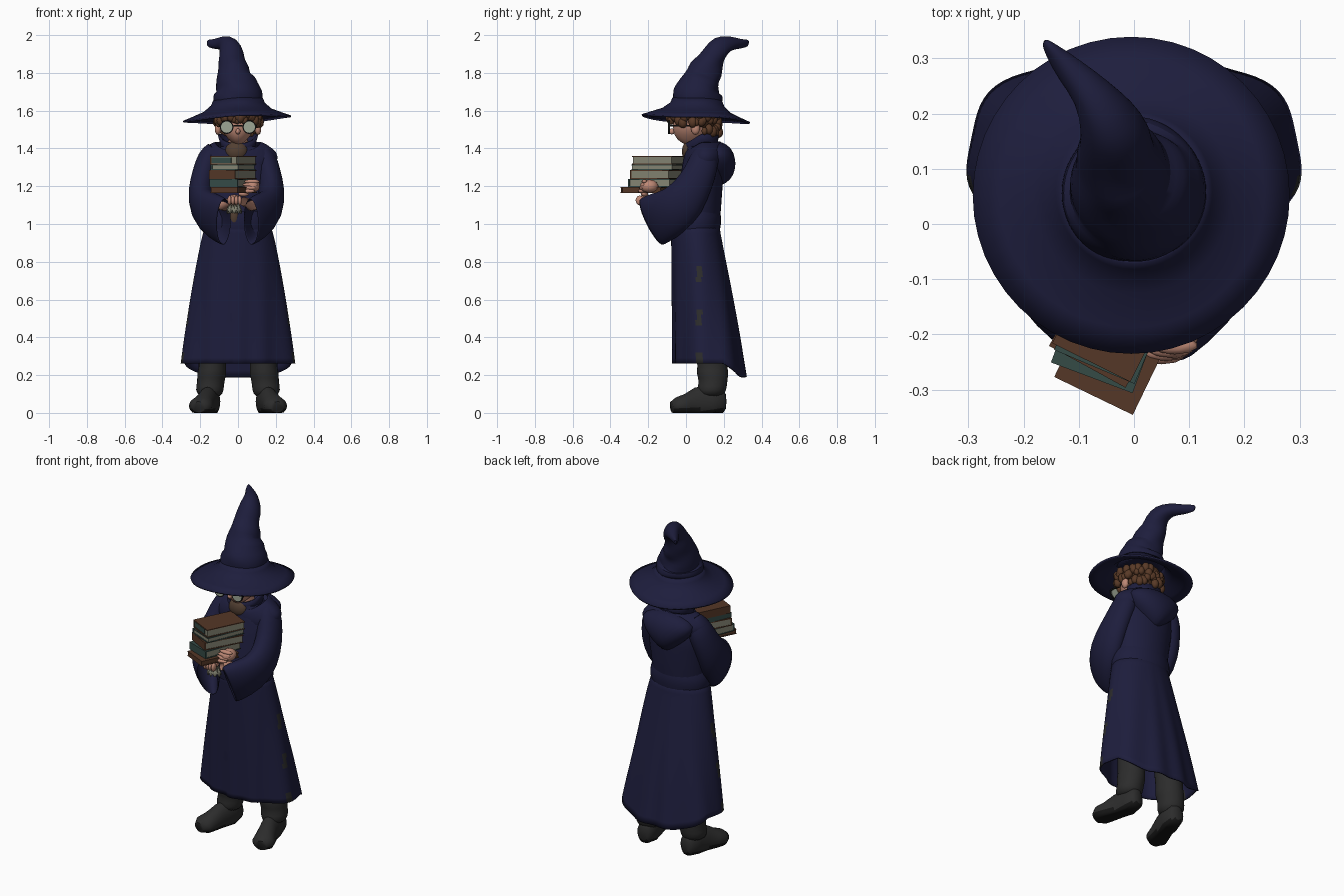
import bpy, bmesh, math, random
from math import sin, cos, pi, atan2
from mathutils import Vector, Matrix

if "Cube" in bpy.data.objects:
    bpy.data.objects.remove(bpy.data.objects["Cube"])
random.seed(4)

def material(name, *rgb):
    m = bpy.data.materials.new(name)
    m.use_nodes = True
    m.diffuse_color = (*rgb, 1)
    m.node_tree.nodes["Principled BSDF"].inputs["Base Color"].default_value = (*rgb, 1)
    return m

navy = material("navy cloth", .0125, .0125, .046)
charcoal = material("charcoal trousers", .025, .025, .025)
black = material("black sole", .008, .008, .008)
skin = material("skin", .52, .25, .18)
hair_brown = material("hair brown", .10, .042, .02)
leather = material("leather brown", .09, .038, .02)
teal = material("teal cover", .035, .07, .062)
paper = material("paper grey", .23, .23, .17)
glass = material("pale lens", .34, .38, .30)
shirt_brown = material("shirt brown", .085, .05, .032)

def finish(name, bm, mats, smooth=True, thick=0, sub=0, rule=None):
    bmesh.ops.recalc_face_normals(bm, faces=bm.faces)
    me = bpy.data.meshes.new(name)
    for f in bm.faces:
        f.material_index = int(rule(f.calc_center_median())) if rule else 0
    bm.to_mesh(me)
    bm.free()
    for m in mats:
        me.materials.append(m)
    if smooth:
        me.shade_smooth()
        me.set_sharp_from_angle(angle=math.radians(60))
    ob = bpy.data.objects.new(name, me)
    bpy.context.collection.objects.link(ob)
    if thick:
        ob.modifiers.new("Thickness", "SOLIDIFY").thickness = thick
    if sub:
        ob.modifiers.new("Smooth", "SUBSURF").levels = sub

def tube(name, sections, *mats, n=24, level=False, caps=False, side=1, warp=None, **kw):
    """Loft ellipses (x, y, z, radius across, radius deep) along their centres."""
    bm = bmesh.new()
    mids = [Vector((s[0] * side, s[1], s[2])) for s in sections]
    angles = [2 * pi * k / n for k in range(n)]
    rings = []
    for i, s in enumerate(sections):
        t = (mids[min(i + 1, len(mids) - 1)] - mids[max(i - 1, 0)]).normalized()
        t = Vector((0, 0, 1)) if level else t
        u = (Vector((1, 0, 0)) - t * t.x).normalized()
        points = [mids[i] + u * cos(a) * s[3] + t.cross(u) * sin(a) * s[4] for a in angles]
        rings.append([bm.verts.new(warp(p) if warp else p) for p in points])
    for a, b in zip(rings, rings[1:]):
        for k in range(n):
            bm.faces.new((a[k], a[k - 1], b[k - 1], b[k]))
    for ring in (rings[0], rings[-1]) if caps else ():
        bm.faces.new(ring)
    finish(name, bm, mats, **kw)

def blobs(name, items, mat, warp=None, detail=3):
    """Join ellipsoids given as (centre, radii)."""
    bm = bmesh.new()
    for c, r in items:
        m = Matrix.Translation(c) @ Matrix.Diagonal((*r, 1))
        bmesh.ops.create_icosphere(bm, subdivisions=detail, radius=1, matrix=m)
    for v in bm.verts:
        v.co = warp(v.co.copy()) if warp else v.co
    finish(name, bm, [mat])

def box(name, centre, size, turn, mat, shift=(0, 0, 0)):
    bm = bmesh.new()
    m = Matrix.Translation(centre) @ Matrix.Rotation(turn, 4, "Z") @ Matrix.Translation(shift)
    bmesh.ops.create_cube(bm, size=1, matrix=m @ Matrix.Diagonal((*size, 1)))
    finish(name, bm, [mat], smooth=False)

# Robe skirt with folds, an overlapping front edge, a dipping back hem and worn side seams
def skirt_folds(p):
    t = (1.02 - p.z) / .75
    k = 1 + .03 * t * cos(9 * atan2(p.y - .1, p.x) + pi / 2)
    if p.y < .05 and p.x > -.035:
        k += .035 * max(0, 1 - (p.x + .03) / .2)
    dip = .07 * t ** 3 * max(0, min(1, (p.y - .2) / .1))
    return Vector((p.x * k, .1 + (p.y - .1) * k, p.z - dip))

def worn_seam(c):
    return abs(c.x) > .2 and .055 < c.y < .085 and sin(28 * c.z) > .5

drop = [i / 24 for i in range(25)]
skirt = [(0, .055 + .074 * t, .95 - .688 * t, .185 + .122 * t ** .9, .128 + .064 * t) for t in drop]
tube("robe_skirt", [(0, .05, 1.02, .165, .125)] + skirt, navy, charcoal, n=96, level=True,
     warp=skirt_folds, thick=.008, rule=worn_seam)

# Robe body and waist sash
tube("robe_body", [(0, .05, .98, .165, .125), (0, .06, 1.08, .165, .125), (0, .08, 1.22, .175, .115),
                   (0, .09, 1.34, .18, .105), (0, .09, 1.41, .12, .085)], navy, n=32, level=True, caps=True)
tube("waist_sash", [(0, .05, .97, .176, .130), (0, .05, 1.0, .183, .135), (0, .05, 1.04, .178, .135),
                    (0, .05, 1.07, .166, .127)], navy, n=32, level=True)

# Hood hanging to a point on the back, mantle and open collar
def hood_point(p):
    p.x *= .25 + .75 * max(0, min(1, (p.z - 1.19) / .2))
    return p

def open_front(p):
    p.z -= max(0, .08 - p.y) * .6
    return p

blobs("hood_pouch", [((0, .17, 1.32), (.195, .092, .115))], navy, hood_point)
tube("hood_mantle", [(0, .10, 1.31, .2, .10), (0, .10, 1.36, .218, .115), (0, .095, 1.4, .19, .11),
                     (0, .09, 1.44, .12, .095)], navy, n=32, level=True, warp=open_front, thick=.01, sub=1)
tube("collar", [(0, .085, 1.39, .09, .085), (0, .085, 1.44, .098, .085), (0, .085, 1.475, .108, .088)],
     navy, n=32, level=True, warp=open_front, thick=.01)

# Shirt showing at the neck and between the sleeves
blobs("shirt_front", [((-.008, .018, 1.385), (.06, .04, .055)), ((-.02, -.06, 1.045), (.03, .03, .06))], shirt_brown)

# Trousers, boots, wide hanging sleeves and forearms
for side, word, wide in ((1, "left", .97), (-1, "right", 1.06)):
    tube(word + "_trouser_leg",
         [(.145, .135, .08, .055, .06), (.152, .135, .12, .078, .08), (.143, .145, .165, .07, .074),
          (.14, .14, .205, .08, .085), (.135, .14, .24, .07, .08), (.137, .14, .3, .076, .082),
          (.11, .12, .7, .08, .09)], charcoal, side=side, level=True, caps=True, sub=1)
    tube(word + "_boot",
         [(.14, .21, .06, .025, .04), (.142, .195, .06, .045, .065), (.148, .13, .06, .055, .085),
          (.165, .06, .05, .05, .085), (.185, 0, .04, .058, .06), (.2, -.045, .035, .062, .048),
          (.208, -.076, .03, .035, .03)], charcoal, black, side=side, caps=True,
         rule=lambda c: c.z < .02, warp=lambda p: Vector((p.x, p.y, max(p.z, 0))))
    tube(word + "_sleeve",
         [(.11 * wide, .10, 1.40, .05, .05), (.145 * wide, .10, 1.35, .065, .08),
          (.168 * wide, .075, 1.27, .064, .085), (.185 * wide, .03, 1.18, .07, .1),
          (.178 * wide, -.035, 1.085, .075, .125), (.12 * wide, -.125, 1.04, .074, .136),
          (.068 * wide, -.185, 1.01, .052, .14)], navy, side=side, thick=.01, sub=1)
    tube(word + "_forearm", [(.15, 0, 1.12, .035, .035), (.07, -.13, 1.1, .03, .03),
                             (.03, -.2, 1.12, .024, .024)], skin, side=side, n=12)

# Hands: one wraps the books, the other supports them from below
left_hand = [((.075, -.195, 1.2), (.042, .05, .036)), ((.03, -.22, 1.16), (.03, .02, .015))]
right_hand = [((-.02, -.21, 1.13), (.035, .045, .027))]
for i in range(4):
    left_hand.append(((.05 + .008 * i, -.238 + .006 * i, 1.174 + .017 * i), (.042, .016, .0115)))
    right_hand.append(((-.045 + .018 * i, -.245, 1.125), (.011, .022, .026)))
blobs("left_hand", left_hand, skin, detail=2)
blobs("right_hand", right_hand, skin, detail=2)

def ruffle(p):
    p.z += .01 * sin(9 * atan2(p.y + .2, p.x + .02))
    return p

tube("lace_cuff", [(-.02, -.2, 1.1, .025, .025), (-.02, -.2, 1.065, .042, .035)], paper, n=48, level=True,
     warp=ruffle, thick=.004)

# Stack of books: inside, boards, spine at the front or at the side
stack = [("lowest", 1.165, .03, leather, leather, -.45, -.022, -.205, True),
         ("second", 1.195, .044, teal, paper, -.36, -.035, -.168, True),
         ("third", 1.239, .046, leather, paper, -.5, -.028, -.155, True),
         ("fourth", 1.285, .03, teal, paper, -.4, -.026, -.15, False),
         ("top", 1.315, .046, leather, paper, -.46, -.025, -.145, False)]
for word, z, high, mat, inside, turn, x, y, front in stack:
    mid = (x, y, z + high / 2)
    box(word + "_book_pages", mid, (.152, .228, high - .004), turn, inside)
    for end, board in ((1, "upper"), (-1, "lower")):
        box(f"{word}_book_{board}_board", mid, (.158, .236, .005), turn, mat, (0, 0, end * (high / 2 - .0025)))
    size, shift = ((.156, .008, high), (0, -.114, 0)) if front else ((.008, .236, high), (-.075, 0, 0))
    box(word + "_book_spine", mid, size, turn, mat, shift)
box("top_book_label", (-.025, -.145, 1.338), (.12, .006, .03), -.46, teal, (-.015, -.114, 0))

# Head with a narrow chin, nose, ears and neck
def chin(p):
    low = max(0, 1.51 - p.z)
    return Vector((p.x * (1 - 4 * low), p.y - .1 * low, p.z))

blobs("head", [((0, .035, 1.525), (.094, .105, .108))], skin, chin)
blobs("nose_and_ears", [((0, -.075, 1.49), (.013, .018, .016)), ((.106, .05, 1.505), (.018, .024, .034)),
                        ((-.106, .05, 1.505), (.018, .024, .034))], skin, detail=2)
tube("neck", [(0, .07, 1.36, .055, .055), (0, .065, 1.48, .05, .05)], skin, level=True)

# Curly hair: a cap with scattered locks round its rim
locks = [((0, .075, 1.56), (.112, .108, .075))]
for i in range(90):
    a = 2 * pi * i / 90
    low = 1.48 + .065 * min(1, max(0, -sin(a)) * 1.6) + (.05 if abs(sin(a)) < .35 else 0)
    r = random.uniform(.014, .024)
    locks.append(((.115 * cos(a), .045 + .13 * sin(a), random.uniform(low, 1.59)), (r, r, r * 1.3)))
blobs("hair", locks, hair_brown, detail=2)

# Round glasses
for side, word in ((1, "left"), (-1, "right")):
    for part, mat, radius, deep in (("lens", glass, .03, .012), ("frame", black, .036, .008)):
        tube(f"{word}_{part}", [(.06 * side, -.09 + d * deep / 2, 1.513, radius, radius) for d in (1, -1)], mat, caps=True)
    box(word + "_temple_arm", (.097 * side, -.02, 1.52), (.005, .14, .009), 0, black)
box("glasses_bridge", (0, -.088, 1.52), (.05, .005, .006), 0, black)

# Hat brim, tilted and slightly wavy
def brim_tilt(p):
    wave = sin(3 * atan2(p.y - .05, p.x)) * math.hypot(p.x, p.y - .05)
    p.z += .05 * p.x - .055 * (p.y - .05) + .018 * wave
    return p

tube("hat_brim", [(-.005, .052, 1.56, .287, .287), (-.004, .052, 1.578, .24, .24), (-.002, .055, 1.602, .18, .18),
                  (0, .06, 1.635, .142, .142), (0, .06, 1.66, .132, .132)],
     navy, n=48, level=True, warp=brim_tilt, thick=.01)

# Bent hat crown with creases
def crease(p):
    p.y += .006 * sin(50 * p.z + 25 * p.x)
    return p

tube("hat_crown", [(0, .06, 1.63, .136, .136), (0, .06, 1.66, .131, .131), (0, .06, 1.7, .132, .13),
                   (-.004, .065, 1.715, .112, .113), (-.012, .075, 1.745, .112, .108), (-.027, .088, 1.78, .088, .092),
                   (-.02, .108, 1.82, .084, .09), (-.036, .128, 1.855, .07, .068), (-.032, .15, 1.9, .066, .066),
                   (-.045, .185, 1.945, .055, .058), (-.075, .235, 1.96, .036, .038), (-.12, .28, 1.952, .024, .026),
                   (-.152, .318, 1.956, .012, .022), (-.163, .335, 1.957, .005, .014)],
     navy, n=28, caps=True, sub=1, warp=crease)
